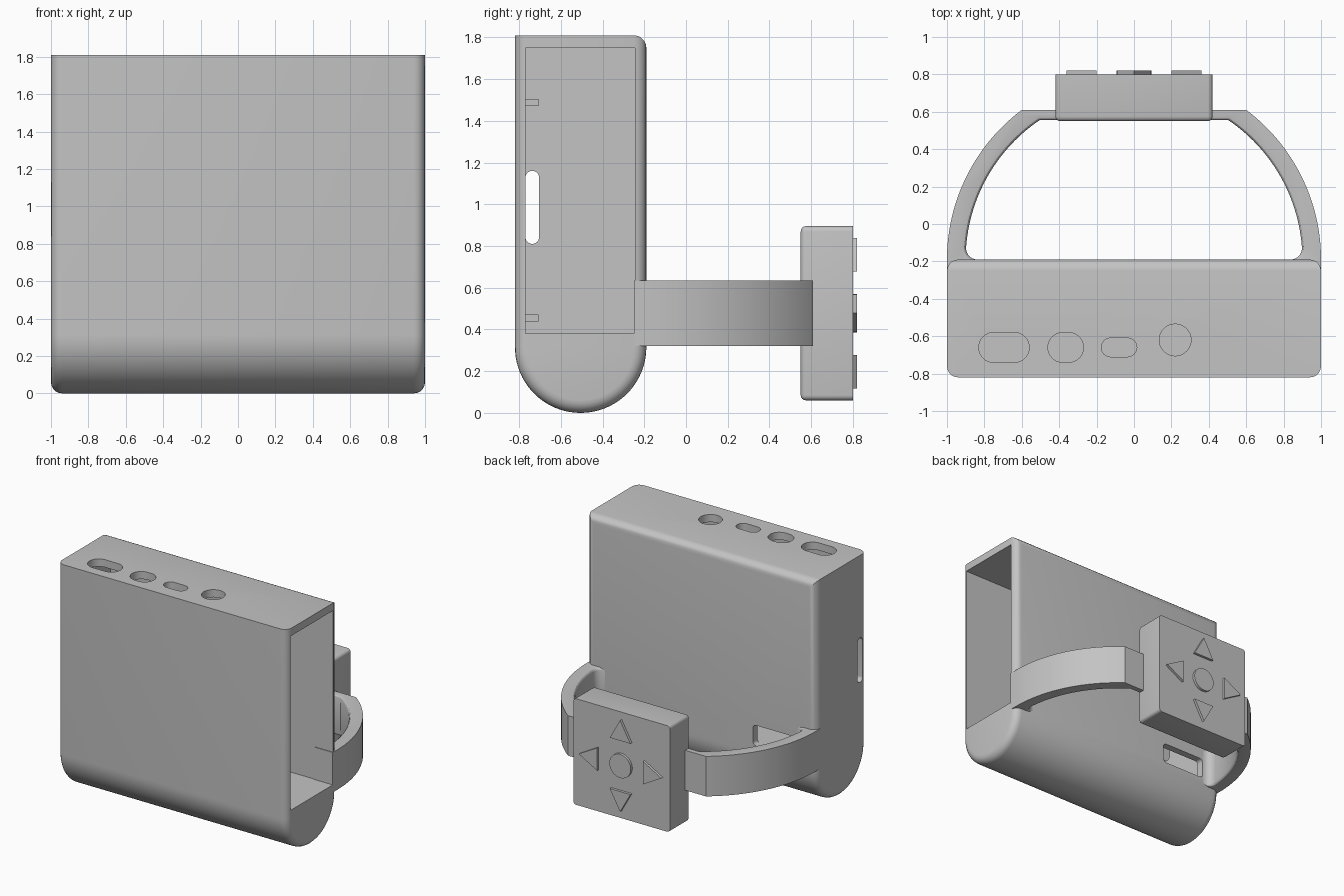
import bpy, bmesh, math
from mathutils import Vector

if "Cube" in bpy.data.objects:
    bpy.data.objects.remove(bpy.data.objects["Cube"], do_unlink=True)

grey = bpy.data.materials.new("plain grey")
grey.use_nodes = True
COLOR = (0.55, 0.55, 0.55, 1)
grey.diffuse_color = COLOR
grey.node_tree.nodes["Principled BSDF"].inputs["Base Color"].default_value = COLOR


def arc(cx, cy, r, a0, a1, n):
    """Points on a circular arc, angles in degrees."""
    angles = [math.radians(a0 + (a1 - a0) * i / n) for i in range(n + 1)]
    return [(cx + r * math.cos(a), cy + r * math.sin(a)) for a in angles]


def stadium(cx, cy, w, h):
    """Rounded slot outline; the ends are round along the longer axis."""
    r = min(w, h) / 2
    dx, dy = w / 2 - r, h / 2 - r
    if dx >= dy:
        return arc(cx + dx, cy, r, -90, 90, 16) + arc(cx - dx, cy, r, 90, 270, 16)
    return arc(cx, cy + dy, r, 0, 180, 16) + arc(cx, cy - dy, r, 180, 360, 16)


def rect(a0, a1, b0, b1):
    return [(a0, b0), (a1, b0), (a1, b1), (a0, b1)]


PLACE = {"x": lambda a, b, d: (d, a, b),
         "y": lambda a, b, d: (a, d, b),
         "z": lambda a, b, d: (a, b, d)}


def prism(name, outline, axis, lo, hi, bevel=0, rule=None, segments=5):
    """Extrude an outline along an axis and round the edges chosen by a rule."""
    bm = bmesh.new()
    place = PLACE[axis]
    rings = [[bm.verts.new(place(a, b, d)) for a, b in outline] for d in (lo, hi)]
    n = len(outline)
    bm.faces.new(rings[0])
    bm.faces.new(rings[1])
    for i in range(n):
        j = (i + 1) % n
        bm.faces.new((rings[0][i], rings[0][j], rings[1][j], rings[1][i]))
    bmesh.ops.recalc_face_normals(bm, faces=bm.faces)
    if bevel:
        edges = [e for e in bm.edges if rule(e)]
        bmesh.ops.bevel(bm, geom=edges, offset=bevel, segments=segments,
                        profile=0.5, affect="EDGES", clamp_overlap=True)
    mesh = bpy.data.meshes.new(name)
    bm.to_mesh(mesh)
    bm.free()
    mesh.materials.append(grey)
    obj = bpy.data.objects.new(name, mesh)
    bpy.context.collection.objects.link(obj)
    return obj


def activate(obj):
    bpy.ops.object.select_all(action="DESELECT")
    obj.select_set(True)
    bpy.context.view_layer.objects.active = obj


def cut(obj, cutter):
    cutter.hide_render = True
    activate(obj)
    mod = obj.modifiers.new("cut", "BOOLEAN")
    mod.operation, mod.solver, mod.object = "DIFFERENCE", "EXACT", cutter
    bpy.ops.object.modifier_apply(modifier=mod.name)
    bpy.data.objects.remove(cutter, do_unlink=True)


def smooth(obj):
    activate(obj)
    bpy.ops.object.shade_smooth_by_angle(angle=math.radians(30))


FRONT, BACK, TOP = -0.82, -0.19, 1.81
RADIUS = (BACK - FRONT) / 2


# Case: flat top, half-round bottom, softened ends and rear top edge
def case_edge(e):
    a, b = (v.co for v in e.verts)
    on_end = abs(a.x - b.x) < 1e-5
    on_top = min(a.z, b.z) > TOP - 1e-4
    if on_end:
        return not on_top
    return on_top and a.y > BACK - 1e-4


case_outline = [(BACK, TOP), (FRONT, TOP)] + arc(FRONT + RADIUS, RADIUS, RADIUS, 180, 360, 40)
case = prism("case", case_outline, "x", -1, 1, 0.06, case_edge)

# Cavity, open on one end
cut(case, prism("cavity_cutter", rect(-0.77, -0.245, 0.38, 1.75), "x", -0.94, 1.2))

# Ports through the top
for cx, cy, w, h in [(-0.695, -0.66, 0.27, 0.16), (-0.365, -0.66, 0.19, 0.16),
                     (-0.08, -0.66, 0.19, 0.10), (0.22, -0.62, 0.17, 0.17)]:
    cut(case, prism("port_cutter", stadium(cx, cy, w, h), "z", 1.7, 1.9))

# Slot through the closed end and window through the back wall
cut(case, prism("slot_cutter", stadium(-0.737, 0.985, 0.066, 0.35), "x", -1.1, -0.9))
cut(case, prism("window_cutter", rect(-0.83, -0.45, 0.38, 0.54), "y", -0.3, -0.1, 0.025,
                lambda e: abs(e.verts[0].co.y - e.verts[1].co.y) > 0.1))
smooth(case)

# Small ribs inside the case
for name, z in (("lower_rib", 0.455), ("upper_rib", 1.487)):
    prism(name, rect(-0.775, -0.708, z - 0.017, z + 0.017), "x", -0.95, -0.9)

# Band: circular arms, filleted at the wall, with a flat rear bridge
outer = [(1, -0.25)] + arc(0, BACK, 1, 0, 53.13, 28)
inner = [(0.838, -0.25)] + arc(0.838, -0.13, 0.06, -90, 0, 6) + arc(0, BACK, 0.9, 4.5, 55.9, 28)
mirror = lambda pts: [(-x, y) for x, y in reversed(pts)]
band_outline = outer + mirror(outer) + [p for p in mirror(inner)[::-1]] + inner[::-1]


def band_edge(e):
    a, b = (v.co for v in e.verts)
    inside = all(math.hypot(p.x, p.y - BACK) < 0.93 and p.y > BACK - 0.01 and p.y < 0.58
                 for p in (a, b))
    return inside and abs(a.z - b.z) < 1e-5


smooth(prism("band", band_outline, "z", 0.32, 0.635, 0.02, band_edge, 3))


# Control pad with softened sides and a crisp button face
def pad_edge(e):
    return min(v.co.y for v in e.verts) < 0.79


smooth(prism("control_pad", rect(-0.42, 0.42, 0.06, 0.895), "y", 0.55, 0.80, 0.025, pad_edge, 4))

# Centre button and four arrow buttons
MID = 0.478
smooth(prism("centre_button", arc(0, MID, 0.093, 0, 351, 39), "y", 0.79, 0.82))
for i, side in enumerate(("left", "upper", "right", "lower")):
    a = i * math.pi / 2
    out, across = Vector((math.cos(a), math.sin(a))), Vector((-math.sin(a), math.cos(a)))
    centre = Vector((0, MID))
    points = [centre + out * 0.36, centre + out * 0.2 + across * 0.09,
              centre + out * 0.2 - across * 0.09]
    prism(side + "_arrow_button", [tuple(p) for p in points], "y", 0.79, 0.82)
